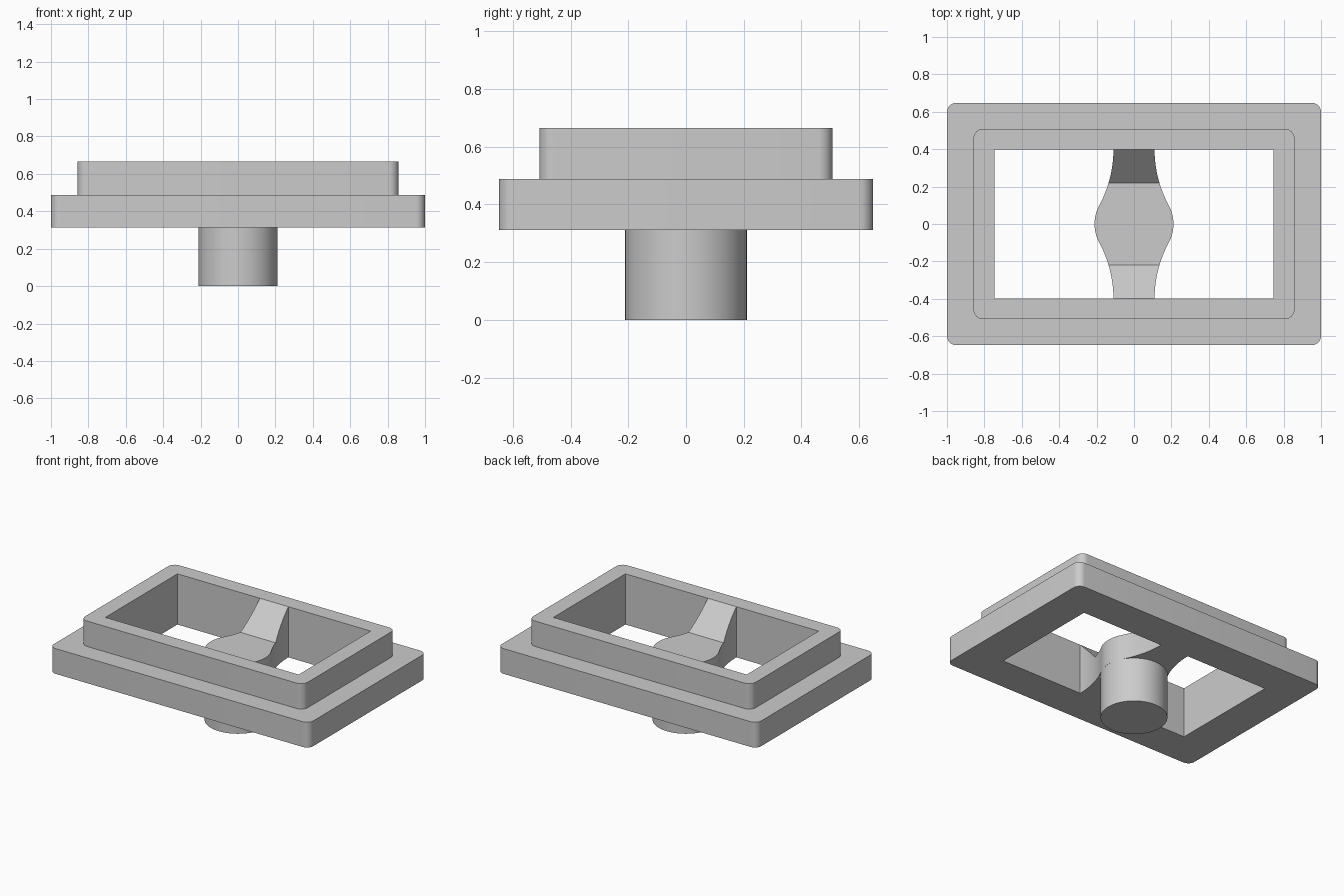
import bpy, bmesh, math

if "Cube" in bpy.data.objects:
    bpy.data.objects.remove(bpy.data.objects["Cube"])

grey = bpy.data.materials.new("plain grey")
grey.diffuse_color = (0.6, 0.6, 0.6, 1)
grey.use_nodes = True
grey.node_tree.nodes["Principled BSDF"].inputs["Base Color"].default_value = grey.diffuse_color

Z0, Z1, Z2 = 0.312, 0.488, 0.665      # underside, ledge, rim top
HX, HY = 0.745, 0.397                 # half size of the opening
HUB_R, NECK = 0.211, 0.11             # hub radius, half width of arm at wall


def prism(name, pts, lo, hi, axis="z"):
    """Extrude a closed outline along z, or along x for a side profile."""
    def place(p, h):
        return (p[0], p[1], h) if axis == "z" else (h, p[0], p[1])
    bm = bmesh.new()
    face = bm.faces.new([bm.verts.new(place(p, lo)) for p in pts])
    ext = bmesh.ops.extrude_face_region(bm, geom=[face])
    move = (0, 0, hi - lo) if axis == "z" else (hi - lo, 0, 0)
    bmesh.ops.translate(bm, vec=move,
                        verts=[v for v in ext["geom"] if isinstance(v, bmesh.types.BMVert)])
    bmesh.ops.recalc_face_normals(bm, faces=bm.faces)
    me = bpy.data.meshes.new(name)
    bm.to_mesh(me)
    bm.free()
    me.materials.append(grey)
    ob = bpy.data.objects.new(name, me)
    bpy.context.collection.objects.link(ob)
    return ob


def rounded(hx, hy, r, n=8):
    pts = []
    for k, (sx, sy) in enumerate([(1, 1), (-1, 1), (-1, -1), (1, -1)]):
        for i in range(n + 1):
            a = math.radians(90 * k + 90 * i / n)
            pts.append((sx * (hx - r) + r * math.cos(a), sy * (hy - r) + r * math.sin(a)))
    return pts


def combine(ob, other, operation):
    """Apply a boolean and remove the helper."""
    mod = ob.modifiers.new("cut", "BOOLEAN")
    mod.object, mod.operation, mod.solver = other, operation, "EXACT"
    bpy.ops.object.select_all(action="DESELECT")
    bpy.context.view_layer.objects.active = ob
    ob.select_set(True)
    bpy.ops.object.modifier_apply(modifier=mod.name)
    bpy.data.objects.remove(other)


def smooth(ob):
    bpy.ops.object.select_all(action="DESELECT")
    bpy.context.view_layer.objects.active = ob
    ob.select_set(True)
    bpy.ops.object.shade_smooth_by_angle(angle=math.radians(25))


# stepped frame: wide flange, narrower collar, rectangular opening
opening = [(HX, HY), (-HX, HY), (-HX, -HY), (HX, -HY)]
for name, hx, hy, lo, hi in [("flange", 1.0, 0.648, Z0, Z1),
                             ("collar", 0.858, 0.508, Z1, Z2)]:
    part = prism(name, rounded(hx, hy, 0.05), lo, hi)
    combine(part, prism("opening_cutter", opening, lo - 0.1, hi + 0.1), "DIFFERENCE")
    smooth(part)

# bridge outline: hub arc blended into two arms by large tangent fillets
R = (NECK**2 + HY**2 - HUB_R**2) / (2 * (HUB_R - NECK))
cx = NECK + R
t = math.atan2(HY, cx)
quarter = [(HUB_R * math.cos(t * i / 8), HUB_R * math.sin(t * i / 8)) for i in range(9)]
quarter += [(cx - R * math.cos(t * (1 - i / 10)), HY - R * math.sin(t * (1 - i / 10)))
            for i in range(1, 11)]
half = [(x, -y) for x, y in quarter[:0:-1]] + quarter
outline = half + [(-x, -y) for x, y in half]
bridge = prism("bridge", outline, Z0, Z2)

# valley with sloping sides down to the flat middle
top = Z2 + 0.1
slope = (HY - 0.22) / (Z2 - Z1)
wide = HY + 0.1 * slope
valley = [(-0.22, Z1), (0.22, Z1), (wide, top), (-wide, top)]
combine(bridge, prism("valley_cutter", valley, -0.5, 0.5, "x"), "DIFFERENCE")
smooth(bridge)

# round post under the bridge
circle = [(HUB_R * math.cos(math.tau * i / 64), HUB_R * math.sin(math.tau * i / 64))
          for i in range(64)]
smooth(prism("post", circle, 0, Z0))
